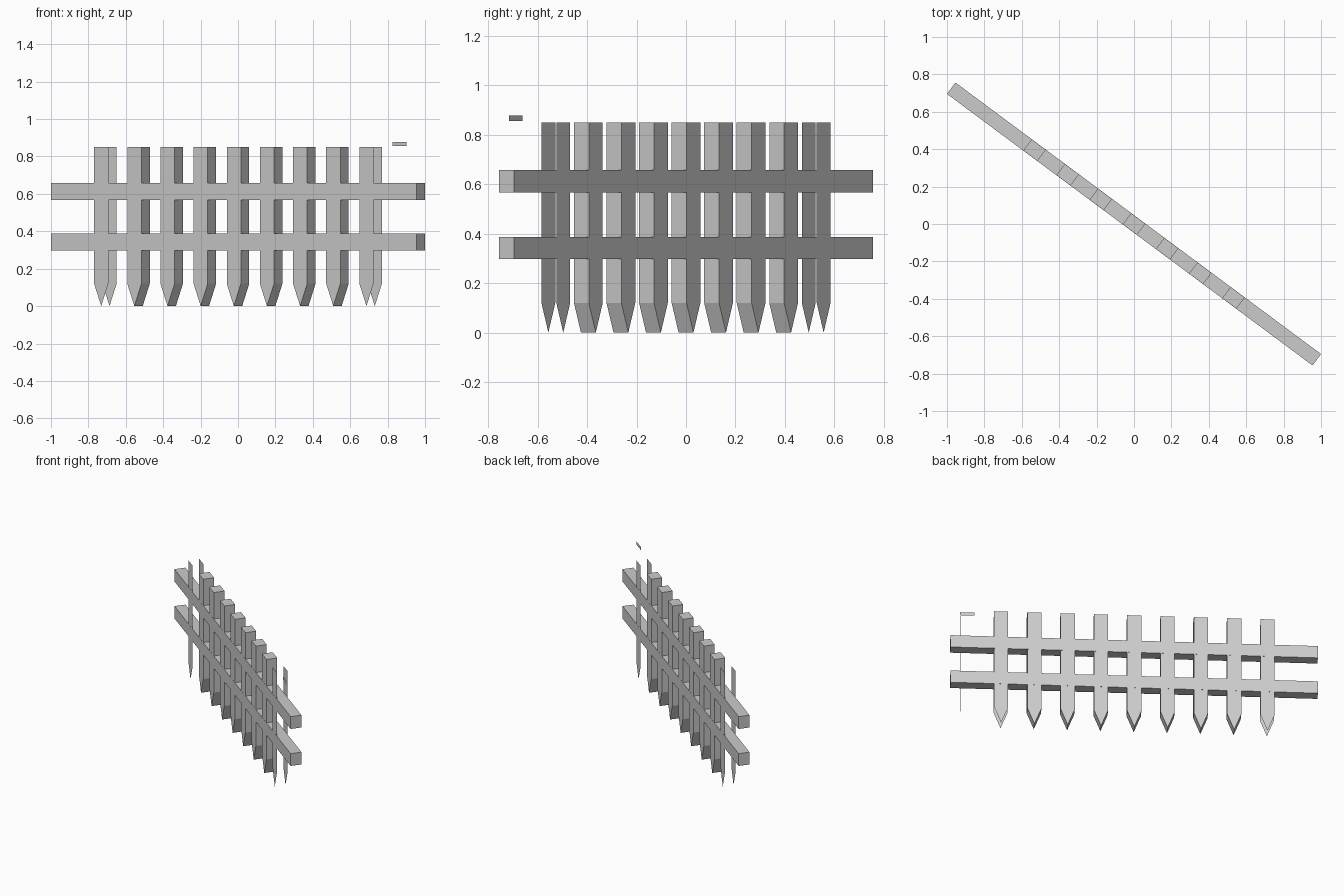
import bpy, bmesh, math

if "Cube" in bpy.data.objects:
    bpy.data.objects.remove(bpy.data.objects["Cube"])

ANGLE = math.radians(-36.6)   # fence runs diagonally
L, T, W = 2.435, 0.075, 0.094  # rail length, thickness, picket width
TOP, SHOULDER = 0.85, 0.12
STEP = 0.2208


def make(name, outlines, depth=0.0):
    """Build upright faces from (x, y, outline); extrude along y when depth is set."""
    bm = bmesh.new()
    for x, y, pts in outlines:
        face = bm.faces.new([bm.verts.new((x + px, y, pz)) for px, pz in pts])
        if depth:
            new = bmesh.ops.extrude_face_region(bm, geom=[face])["geom"]
            bmesh.ops.translate(bm, vec=(0, depth, 0),
                                verts=[v for v in new if isinstance(v, bmesh.types.BMVert)])
    if depth:
        bmesh.ops.recalc_face_normals(bm, faces=bm.faces)
    mesh = bpy.data.meshes.new(name)
    bm.to_mesh(mesh)
    bm.free()
    obj = bpy.data.objects.new(name, mesh)
    obj.rotation_euler.z = ANGLE
    bpy.context.collection.objects.link(obj)
    return obj


def rect(x0, x1, z0, z1):
    return [(x0, z0), (x1, z0), (x1, z1), (x0, z1)]


# Horizontal rails
for name, z in (("lower_rail", 0.297), ("upper_rail", 0.567)):
    t = T + 0.001
    make(name, [(0, -t / 2, rect(-L / 2, L / 2, z, z + 0.09))], t)

# Pickets pointed at the bottom; the two end ones are only front and back boards
h = W / 2
profile = [(0, 0), (h, SHOULDER), (h, TOP), (-h, TOP), (-h, SHOULDER)]
for i in range(-4, 5):
    if abs(i) == 4:
        make("end_picket", [(i * STEP, -T / 2, profile),
                            (i * STEP, T / 2, [(-x, z) for x, z in profile])])
    else:
        make("picket", [(i * STEP, -T / 2, profile)], T)

# Remnant of a broken picket: top chip and a thin splinter
x = 5 * STEP
make("picket_chip", [(x, -T / 2, rect(-h, h, 0.855, 0.878))])
make("picket_splinter", [(x, -T / 2, rect(h - 0.002, h, SHOULDER, TOP))])
